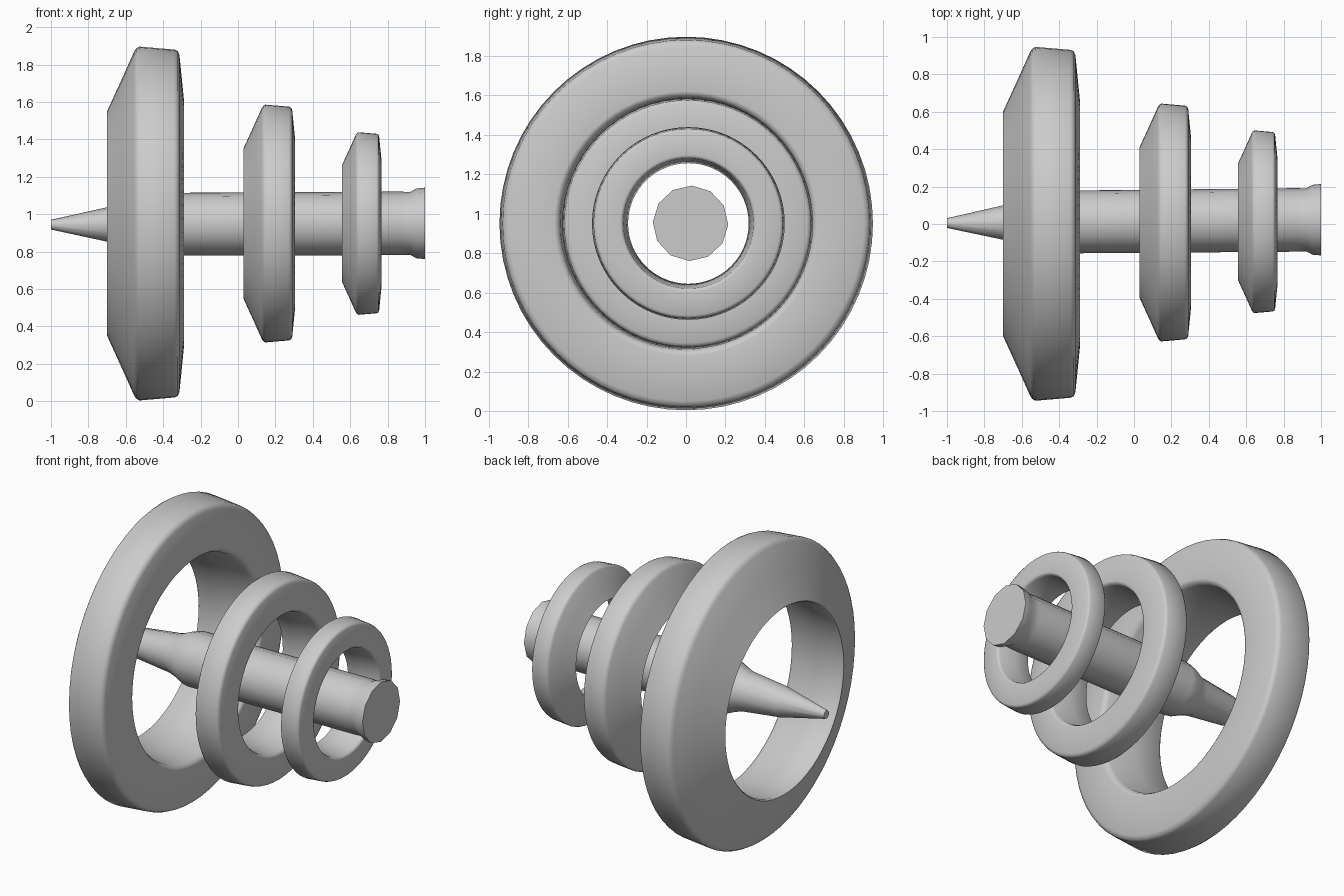
import bpy, bmesh
from math import sin, cos, pi, radians
from mathutils import Vector

if "Cube" in bpy.data.objects:
    bpy.data.objects.remove(bpy.data.objects["Cube"])

ZC = 0.949


def lathe(name, profile, segs, a, b, closed, phase=0.0):
    """Spin (x, radius) points about the x axis; the axis runs from a to b."""
    bm = bmesh.new()
    rings = []
    x0, x1 = a.x, b.x
    for x, r in profile:
        c = a.lerp(b, (x - x0) / (x1 - x0))
        rings.append([bm.verts.new((x, c.y + r * cos(phase + 2 * pi * i / segs),
                                    c.z + r * sin(phase + 2 * pi * i / segs)))
                      for i in range(segs)])
    n = len(rings)
    for k in range(n if closed else n - 1):
        p, q = rings[k], rings[(k + 1) % n]
        for i in range(segs):
            j = (i + 1) % segs
            bm.faces.new((p[i], p[j], q[j], q[i]))
    if not closed:
        bm.faces.new(rings[0])
        bm.faces.new(rings[-1])
    bmesh.ops.recalc_face_normals(bm, faces=bm.faces)
    me = bpy.data.meshes.new(name)
    bm.to_mesh(me)
    bm.free()
    ob = bpy.data.objects.new(name, me)
    bpy.context.collection.objects.link(ob)
    return ob


def smooth(ob, angle):
    bpy.ops.object.select_all(action='DESELECT')
    ob.select_set(True)
    bpy.context.view_layer.objects.active = ob
    bpy.ops.object.shade_smooth_by_angle(angle=radians(angle))


# Ring cross-section: x from the left rim, radius
section = [(0.0, 0.60), (0.08, 0.775), (0.145, 0.92), (0.155, 0.935), (0.172, 0.946),
           (0.36, 0.930), (0.378, 0.922), (0.387, 0.90), (0.41, 0.67), (0.405, 0.652),
           (0.38, 0.638), (0.19, 0.612), (0.01, 0.592)]

# Three rings, scaled copies of the same section
for name, left, s, y in (("large_ring", -0.70, 1.0, 0.001),
                         ("middle_ring", 0.03, 0.672, 0.008),
                         ("small_ring", 0.555, 0.516, 0.012)):
    pts = [(left + x * s, r * s) for x, r in section]
    c = Vector((-1, y, ZC + 0.001))
    smooth(lathe(name, pts, 64, c, Vector((1, y, ZC + 0.001)), True), 75)

# Pointed shaft with a flared end, very slightly tilted
shaft = [(-1.0, 0.026), (-0.70, 0.092), (-0.45, 0.12), (-0.40, 0.135), (-0.34, 0.162),
         (-0.30, 0.168), (0.87, 0.170), (0.92, 0.168), (0.955, 0.187), (1.0, 0.191)]
smooth(lathe("shaft", shaft, 12, Vector((-1, 0.005, 0.944)), Vector((1, 0.023, 0.951)),
             False, radians(88)), 40)
